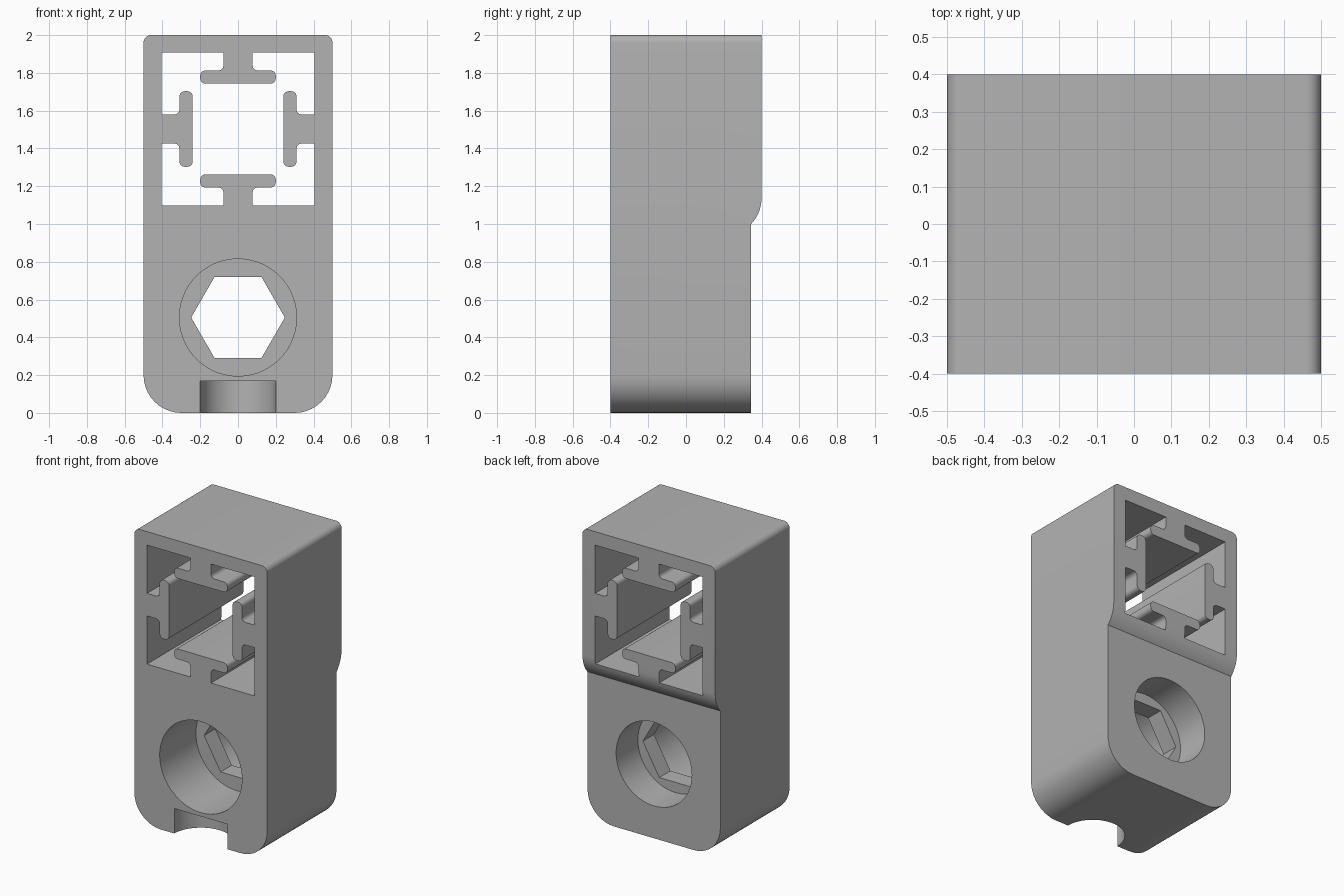
import bpy, bmesh
from math import cos, sin, pi, tan, radians
from mathutils import Vector, Matrix

cube = bpy.data.objects.get("Cube")
if cube:
    bpy.data.objects.remove(cube, do_unlink=True)

grey = bpy.data.materials.new("grey plastic")
grey.use_nodes = True
colour = (0.45, 0.45, 0.45, 1)
grey.diffuse_color = colour
grey.node_tree.nodes["Principled BSDF"].inputs["Base Color"].default_value = colour


def rounded(corners, steps=10):
    """Turn (x, y, radius) corners into an outline with round corners."""
    out = []
    for i, (x, y, r) in enumerate(corners):
        p = Vector((x, y))
        if r == 0:
            out.append(p)
            continue
        a = (Vector(corners[i - 1][:2]) - p).normalized()
        b = (Vector(corners[(i + 1) % len(corners)][:2]) - p).normalized()
        half = a.angle(b) / 2
        centre = p + (a + b).normalized() * r / sin(half)
        start, end = p + a * r / tan(half) - centre, p + b * r / tan(half) - centre
        sweep = start.angle_signed(end)
        for k in range(steps + 1):
            out.append(centre + Matrix.Rotation(-sweep * k / steps, 2) @ start)
    return out


def circle(r, sides, cx=0, cy=0):
    return [Vector((cx + r * cos(2 * pi * k / sides), cy + r * sin(2 * pi * k / sides)))
            for k in range(sides)]


def prism(name, outline, axis, low, high):
    """Extrude a 2D outline along an axis; the outline uses the other two axes in order."""
    def place(p, d):
        co = [p.x, p.y]
        co.insert("xyz".index(axis), d)
        return co
    bm = bmesh.new()
    face = bm.faces.new([bm.verts.new(place(p, low)) for p in outline])
    top = bmesh.ops.extrude_face_region(bm, geom=[face])["geom"]
    move = Vector(place(Vector((0, 0)), high - low))
    bmesh.ops.translate(bm, vec=move, verts=[v for v in top if isinstance(v, bmesh.types.BMVert)])
    bmesh.ops.recalc_face_normals(bm, faces=bm.faces)
    mesh = bpy.data.meshes.new(name)
    bm.to_mesh(mesh)
    bm.free()
    obj = bpy.data.objects.new(name, mesh)
    bpy.context.collection.objects.link(obj)
    mesh.materials.append(grey)
    return obj


# Body: upright block with small top and large bottom corner rounds
body = prism("bracket_body", rounded([(-.5, 0, .2), (.5, 0, .2), (.5, 2, .04), (-.5, 2, .04)]),
             "y", -.4, .4)

# Back step: lower half is thinner, blended by an arc
arc = [Vector((.2 + .2 * cos(t), 1.138 - .2 * sin(t)))
       for t in (radians(43.6) * k / 10 for k in range(11))]
step = arc + [Vector((.345, -.1)), Vector((.6, -.1)), Vector((.6, 1.138))]

# Slotted window: one quarter outline turned four times
r = .028
quarter = [(.24, .2, r), (.31, .2, r), (.31, .077, r), (.405, .077, 0), (.405, .405, 0)]
quarter += [(y, x, c) for x, y, c in reversed(quarter[:-1])]
window = []
for turn in range(4):
    window += quarter
    quarter = [(-y, x, c) for x, y, c in quarter]
window = [p + Vector((0, 1.503)) for p in rounded(window, 6)]

hole_z = .505
cutters = [
    prism("step_cutter", step, "x", -.7, .7),
    prism("window_cutter", window, "y", -.6, .6),
    prism("front_bore_cutter", circle(.31, 72, 0, hole_z), "y", -.6, -.01),
    prism("back_bore_cutter", circle(.285, 72, 0, hole_z), "y", .11, .6),
    prism("hex_cutter", circle(.248, 6, 0, hole_z), "y", -.3, .3),
    prism("notch_cutter", circle(.2, 64, 0, -.4), "z", -.1, .17),
]

# Cut everything out of the body, then drop the cutters
bpy.context.view_layer.objects.active = body
for cutter in cutters:
    mod = body.modifiers.new(cutter.name, "BOOLEAN")
    mod.operation, mod.solver, mod.object = "DIFFERENCE", "EXACT", cutter
    bpy.ops.object.modifier_apply(modifier=mod.name)
    bpy.data.objects.remove(cutter, do_unlink=True)

bpy.ops.object.select_all(action="DESELECT")
body.select_set(True)
bpy.ops.object.shade_smooth_by_angle(angle=radians(30))
